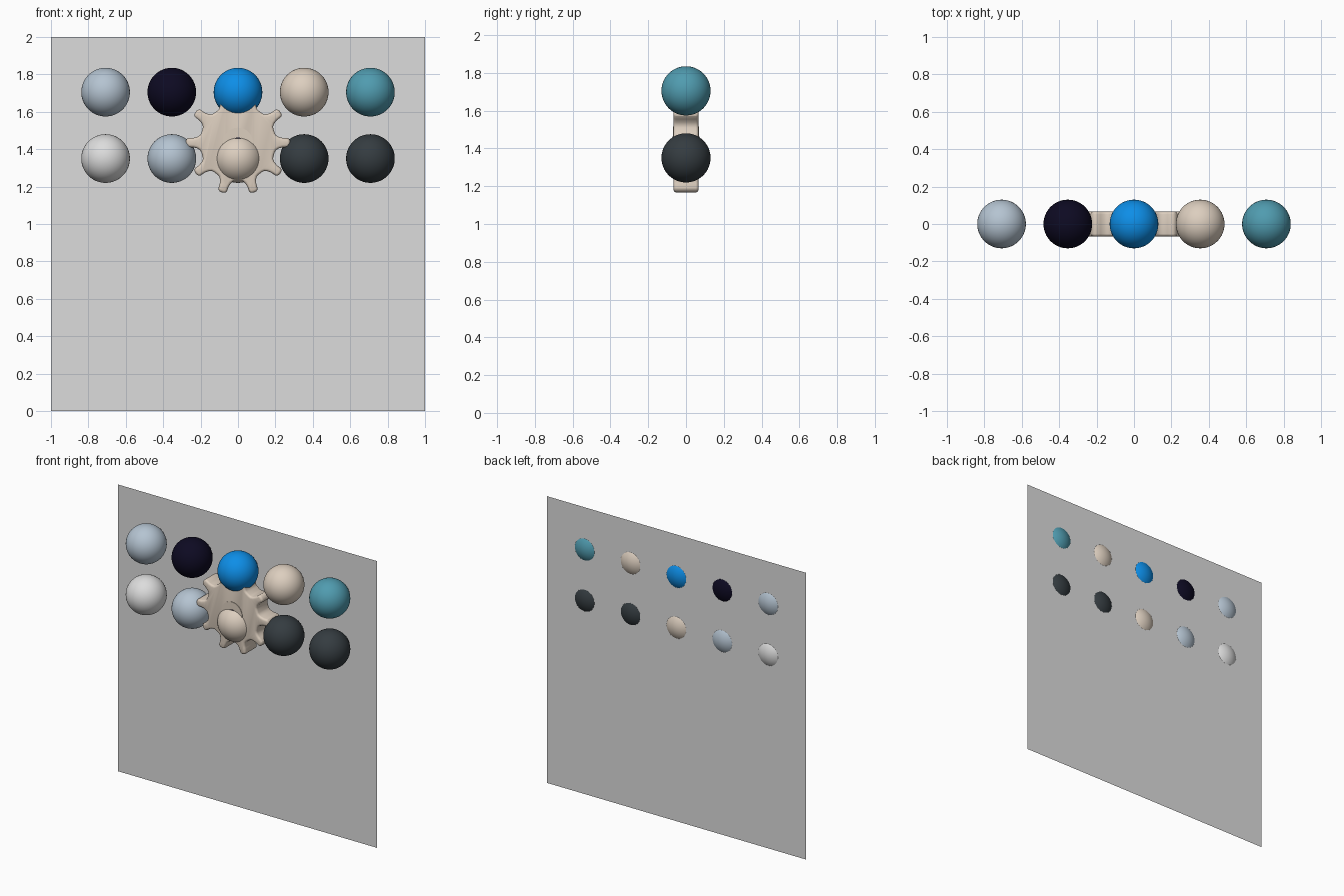
import bpy, bmesh, math
from mathutils import Matrix

if "Cube" in bpy.data.objects:
    bpy.data.objects.remove(bpy.data.objects["Cube"])

R = 0.13            # ball radius
PANEL_Y = 0.106
GEAR_Z, GEAR_HALF = 1.435, 0.066


def material(name, rgb):
    m = bpy.data.materials.new(name)
    m.diffuse_color = (*rgb, 1)
    m.use_nodes = True
    m.node_tree.nodes["Principled BSDF"].inputs["Base Color"].default_value = m.diffuse_color
    return m


silver = material("silver blue", (0.46, 0.55, 0.64))
navy = material("dark navy", (0.004, 0.003, 0.016))
blue = material("bright blue", (0.004, 0.27, 0.80))
beige = material("beige", (0.72, 0.62, 0.52))
teal = material("teal", (0.08, 0.33, 0.43))
white = material("light grey", (0.72, 0.72, 0.72))
charcoal = material("charcoal", (0.035, 0.045, 0.052))
panel_grey = material("panel grey", (0.72, 0.72, 0.72))


def add_object(name, bm, mat, smooth=True):
    mesh = bpy.data.meshes.new(name)
    bmesh.ops.recalc_face_normals(bm, faces=bm.faces)
    bm.to_mesh(mesh)
    bm.free()
    mesh.materials.append(mat)
    ob = bpy.data.objects.new(name, mesh)
    bpy.context.collection.objects.link(ob)
    for p in mesh.polygons:
        p.use_smooth = smooth
    return ob


# backing panel, a single sheet
bm = bmesh.new()
corners = [(-1, 0), (1, 0), (1, 2), (-1, 2)]
bm.faces.new([bm.verts.new((x, PANEL_Y, z)) for x, z in corners])
add_object("backing_panel", bm, panel_grey, False)

# two rows of balls
rows = {
    1.705: ("upper_ball", [silver, navy, blue, beige, teal]),
    1.35: ("lower_ball", [white, silver, beige, charcoal, charcoal]),
}
for z, (name, mats) in rows.items():
    for i, mat in enumerate(mats):
        bm = bmesh.new()
        bmesh.ops.create_uvsphere(bm, u_segments=64, v_segments=32, radius=R)
        bmesh.ops.translate(bm, verts=bm.verts, vec=((i - 2) * 0.354, 0, z))
        add_object(f"{name}_{i + 1}", bm, mat)

# gear: ten tapered teeth around a disc, extruded and rounded
TEETH = 10
tooth = [(-14.5, 0.203), (-11, 0.207), (-8, 0.220), (-6, 0.240), (-5.2, 0.268), (-3.5, 0.28),
         (3.5, 0.28), (5.2, 0.268), (6, 0.240), (8, 0.220), (11, 0.207), (14.5, 0.203)]
bm = bmesh.new()
outline = []
for t in range(TEETH):
    for deg, r in tooth:
        a = math.radians(deg + t * 360 / TEETH)
        outline.append(bm.verts.new((r * math.cos(a), -GEAR_HALF, GEAR_Z + r * math.sin(a))))
face = bm.faces.new(outline)
ext = bmesh.ops.extrude_face_region(bm, geom=[face])
back = [v for v in ext["geom"] if isinstance(v, bmesh.types.BMVert)]
bmesh.ops.translate(bm, verts=back, vec=(0, 2 * GEAR_HALF, 0))
gear = add_object("gear", bm, beige)
bev = gear.modifiers.new("rounded_rim", "BEVEL")
bev.width, bev.segments = 0.014, 3
bev.limit_method, bev.angle_limit = "ANGLE", math.radians(60)
bpy.context.view_layer.objects.active = gear
gear.select_set(True)
bpy.ops.object.modifier_apply(modifier=bev.name)
bpy.ops.object.shade_smooth_by_angle(angle=math.radians(40))
gear.select_set(False)


# hub boss and its dark axle hole
def disc(name, radius, half, mat):
    bm = bmesh.new()
    bmesh.ops.create_cone(bm, cap_ends=True, segments=40, radius1=radius, radius2=radius,
                          depth=2 * half,
                          matrix=Matrix.Translation((0, 0, GEAR_Z)) @ Matrix.Rotation(math.pi / 2, 4, "X"))
    add_object(name, bm, mat, False)


disc("gear_hub", 0.08, GEAR_HALF + 0.003, beige)
disc("axle_hole", 0.028, GEAR_HALF + 0.006, navy)
